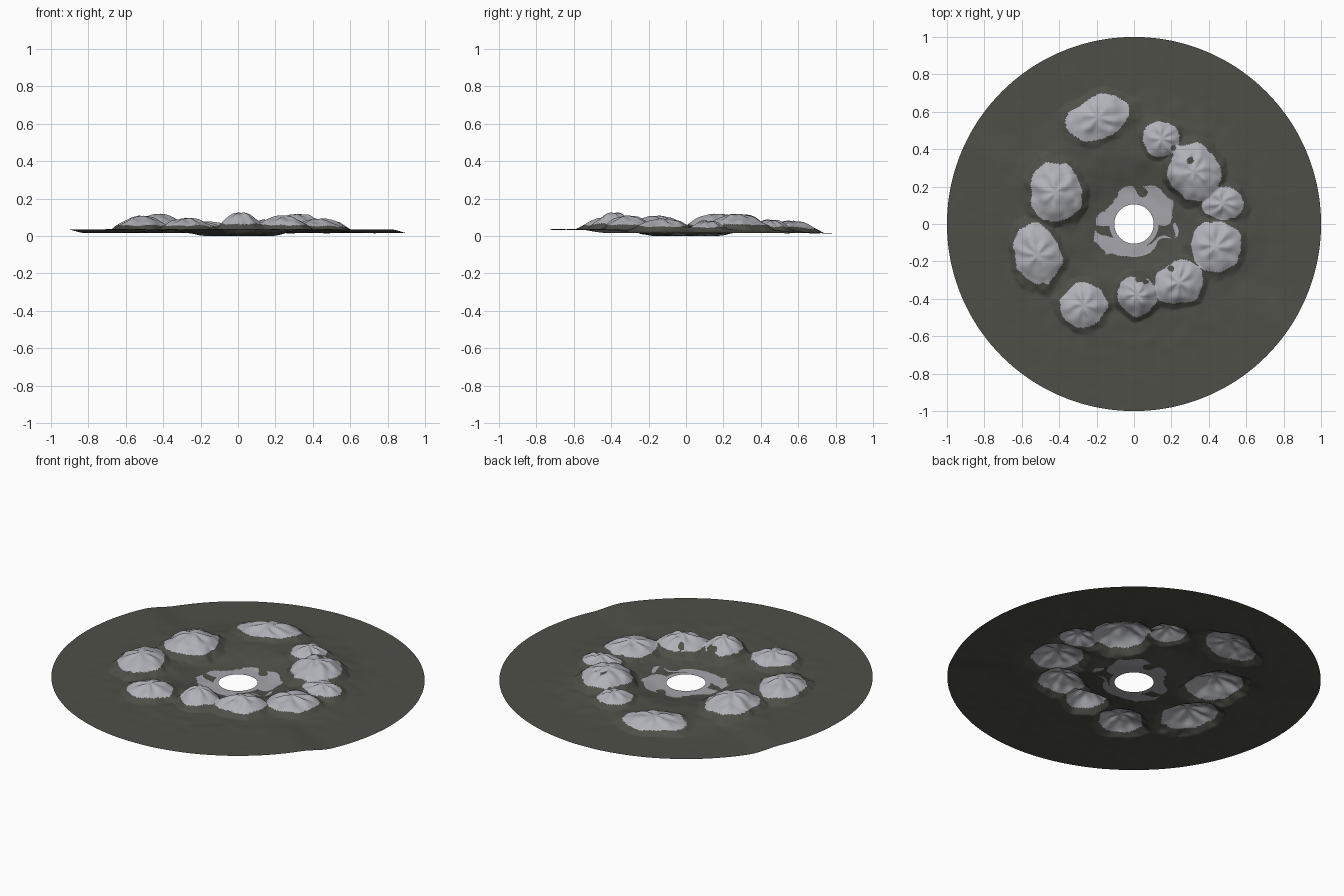
import bpy, math
from mathutils import Vector, noise

if "Cube" in bpy.data.objects:
    bpy.data.objects.remove(bpy.data.objects["Cube"])

# Colours
def mat(name, c):
    m = bpy.data.materials.new(name)
    m.diffuse_color = (*c, 1)
    m.use_nodes = True
    m.node_tree.nodes["Principled BSDF"].inputs["Base Color"].default_value = m.diffuse_color
    return m

MATS = [mat("dark_soil", (0.078, 0.078, 0.066)),
        mat("pale_rock", (0.44, 0.445, 0.485)),
        mat("grey_floor", (0.375, 0.375, 0.41))]

# Mounds: x, y, radius x, radius y, turn in degrees, peak z
MOUNDS = [(-.19, .57, .18, .115, 18, .083), (-.42, .17, .14, .16, 0, .122),
          (-.515, -.165, .125, .165, 18, .11), (-.27, -.435, .125, .12, 0, .1),
          (.016, -.38, .1, .11, 0, .13), (.24, -.31, .13, .115, 25, .113),
          (.435, -.12, .135, .135, 0, .094), (.475, .11, .11, .09, 0, .085),
          (.32, .28, .14, .155, 20, .122), (.15, .455, .095, .1, 0, .09)]
# Small bare patches on the mounds: x, y, radius
PATCHES = [(.30, .34, .018), (.21, .405, .014), (.04, -.28, .035), (.20, -.238, .018)]

def smooth(a, b, v):
    t = min(1, max(0, (v - a) / (b - a)))
    return t * t * (3 - 2 * t)

def nz(x, y, f, s=0):
    return noise.noise(Vector((x * f + s, y * f - s, s * 1.7)))

def mound_dist(x, y, m):
    # Noisy elliptical distance, 1 at the edge of the pale rock
    a = math.radians(m[4])
    dx, dy = x - m[0], y - m[1]
    u = (dx * math.cos(a) + dy * math.sin(a)) / m[2]
    v = (-dx * math.sin(a) + dy * math.cos(a)) / m[3]
    return math.hypot(u, v) * (1 + .16 * nz(x, y, 9, 3) + .07 * nz(x, y, 25, 5))

def height(x, y):
    r = math.hypot(x, y)
    s, t = (x + y) / math.sqrt(2), (y - x) / math.sqrt(2)
    rim = .04 - .019 * smooth(-.1, .1, s + .27 * t)
    ring = .042 + .008 * nz(x, y, 6, 1)
    z = ring + (rim - ring) * smooth(.5, .74, r)
    z = .006 + (z - .006) * smooth(.16, .38, r)
    amp = .004 * (1 - smooth(.6, .85, r)) + .0008
    z += amp * nz(x, y, 12, 7) * smooth(.1, .25, r)
    base, top = z, z
    for m in MOUNDS:
        if abs(x - m[0]) < .3 and abs(y - m[1]) < .3:
            d = mound_dist(x, y, m)
            if d < 1.3:
                k = (1 - (d / 1.3) ** 2) ** 1.25
                # Ridges run down from each peak
                ang = math.atan2(y - m[1], x - m[0])
                ridge = math.sin(ang * 6 + m[0] * 20 + 3 * nz(x, y, 8, 2))
                rough = .006 * ridge * min(1, 2 * d) + .007 * nz(x, y, 20, 9)
                top = max(top, base + k * (m[5] - base + rough))
    return max(0, top)

def colour(x, y):
    r = math.hypot(x, y)
    if r < .28:
        a = math.atan2(y, x)
        edge = .2 + .03 * math.sin(2 * a + .6) + .06 * nz(x, y, 9, 4)
        hole = nz(x, y, 13, 6) > .27 and r > .13
        gap = r > .12 and 2.25 < a < 2.75 and nz(x, y, 16, 8) > -.15
        return 0 if r > edge or hole or gap else 2
    if any(math.hypot(x - p[0], y - p[1]) < p[2] * (1 + .6 * nz(x, y, 30)) for p in PATCHES):
        return 0
    for m in MOUNDS:
        if abs(x - m[0]) < .25 and abs(y - m[1]) < .25 and mound_dist(x, y, m) < 1:
            return 1
    return 0

# Ground disc with a round hole, laid out on rings and spokes
NA, NR, R0 = 420, 170, .105
verts, faces = [], []
for i in range(NR + 1):
    r = R0 + (1 - R0) * (i / NR) ** 1.1
    for j in range(NA):
        a = 2 * math.pi * j / NA
        x, y = r * math.cos(a), r * math.sin(a)
        verts.append((x, y, height(x, y)))
for i in range(NR):
    for j in range(NA):
        k = (j + 1) % NA
        faces.append((i * NA + j, (i + 1) * NA + j, (i + 1) * NA + k, i * NA + k))

low = min(v[2] for v in verts)
me = bpy.data.meshes.new("rocky_ground")
me.from_pydata([(x, y, z - low) for x, y, z in verts], [], faces)
for m in MATS:
    me.materials.append(m)
for p in me.polygons:
    p.material_index = colour(p.center.x, p.center.y)
    p.use_smooth = True
ob = bpy.data.objects.new("rocky_ground", me)
bpy.context.collection.objects.link(ob)
